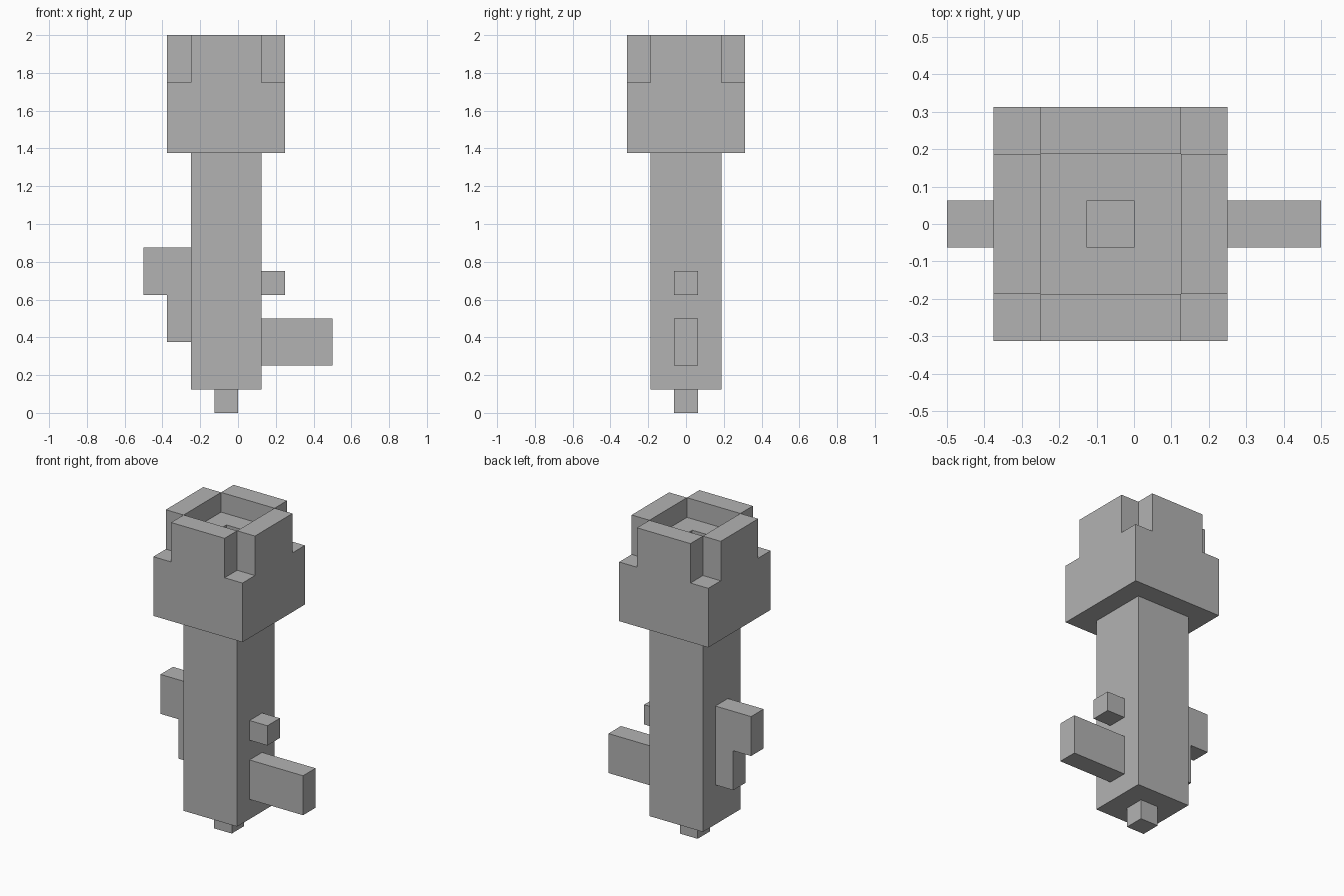
import bpy

cube = bpy.data.objects.get("Cube")
if cube:
    bpy.data.objects.remove(cube, do_unlink=True)

GREY = (0.45, 0.45, 0.45)
mat = bpy.data.materials.new("plain grey")
mat.use_nodes = True
mat.diffuse_color = (*GREY, 1)
mat.node_tree.nodes["Principled BSDF"].inputs["Base Color"].default_value = (*GREY, 1)

U = 0.125        # one block
AXIS = -U / 2    # x of the stem's centre line


def box(name, x, y, z):
    """Flat-sided block; x and y are block ranges from the stem axis, z from the ground."""
    bpy.ops.mesh.primitive_cube_add(size=1)
    ob = bpy.context.object
    ob.name = name
    lo, hi = zip(x, y, z)
    for v in ob.data.vertices:
        v.co = [(hi[i] if v.co[i] > 0 else lo[i]) * U for i in range(3)]
        v.co.x += AXIS
    ob.data.materials.append(mat)
    return ob


mid = (-0.5, 0.5)
inner = (-1.5, 1.5)
outer = (-2.5, 2.5)

# Stem and foot
box("foot", mid, mid, (0, 1))
box("stem", inner, inner, (1, 11))

# Head: solid base, four rim walls with open corners
box("head_base", outer, outer, (11, 14))
for side, span in (("low", (-2.5, -1.5)), ("high", (1.5, 2.5))):
    box("rim_wall_x_" + side, span, inner, (14, 16))
    box("rim_wall_y_" + side, inner, span, (14, 16))

# Recessed floor around a small central pit
for side, span in (("low", (-1.5, -0.5)), ("high", (0.5, 1.5))):
    box("cup_floor_x_" + side, span, inner, (14, 15))
    box("cup_floor_y_" + side, mid, span, (14, 15))

# Side branches
box("left_branch", (1.5, 4.5), mid, (2, 4))
box("left_knob", (1.5, 2.5), mid, (5, 6))
box("right_branch_upper", (-3.5, -1.5), mid, (5, 7))
box("right_branch_lower", (-2.5, -1.5), mid, (3, 5))
